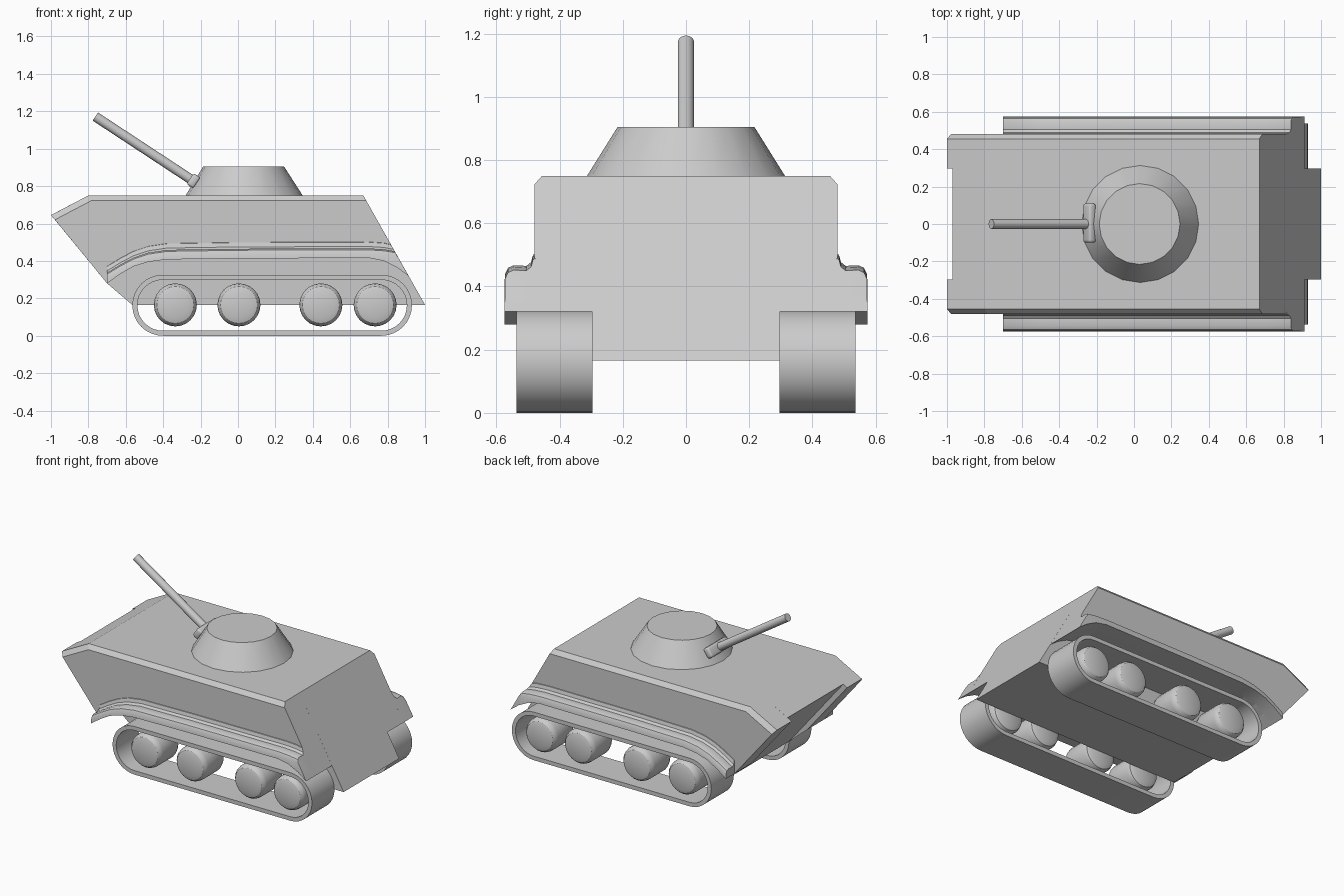
import bpy, bmesh, math
from mathutils import Vector, Matrix

if "Cube" in bpy.data.objects:
    bpy.data.objects.remove(bpy.data.objects["Cube"])


def finish(name, bm, smooth=True):
    bmesh.ops.remove_doubles(bm, verts=bm.verts, dist=1e-5)
    bmesh.ops.recalc_face_normals(bm, faces=bm.faces)
    me = bpy.data.meshes.new(name)
    bm.to_mesh(me)
    bm.free()
    ob = bpy.data.objects.new(name, me)
    bpy.context.collection.objects.link(ob)
    if smooth:
        bpy.ops.object.select_all(action='DESELECT')
        ob.select_set(True)
        bpy.context.view_layer.objects.active = ob
        bpy.ops.object.shade_smooth_by_angle(angle=math.radians(32))
    return ob


def loft(rings, closed=False):
    """Skin equal-length rings; cap the ends or join last to first."""
    bm = bmesh.new()
    vs = [[bm.verts.new(p) for p in r] for r in rings]
    n = len(vs[0])
    pairs = list(zip(vs, vs[1:])) + ([(vs[-1], vs[0])] if closed else [])
    for a, b in pairs:
        for i in range(n):
            j = (i + 1) % n
            bm.faces.new((a[i], a[j], b[j], b[i]))
    if not closed:
        bm.faces.new(vs[0])
        bm.faces.new(vs[-1])
    return bm


def rear_x(z):
    return 0.67 + (0.75 - z) / 0.585 * 0.33


def front_x(z):
    return -1.0 + (0.645 - z) / 0.365 * 0.30


# Fender path: x, top z, underside z
arch = [(-0.70, 0.335, 0.28), (-0.63, 0.378, 0.33), (-0.56, 0.415, 0.37),
        (-0.48, 0.442, 0.395), (-0.38, 0.457, 0.408), (0.0, 0.463, 0.413),
        (0.70, 0.465, 0.416), (0.78, 0.46, 0.40), (0.85, 0.45, 0.365),
        (0.912, 0.44, 0.32)]

# Hull: chamfered roof edges, arched sponsons, narrow belly with set-back nose plate
under = [(x, zb) for x, zt, zb in reversed(arch)]
sponson = [(-1, 0.645), (-0.8, 0.75), (0.67, 0.75)] + under
outer = [(-0.979, 0.62), (-0.785, 0.722), (0.686, 0.722)] + under
belly = [(max(x, -0.565), 0.165) for x, z in under]
belly[0] = (1.0, 0.165)
centre = [(-0.97, 0.661), (-0.8, 0.75), (0.67, 0.75)] + belly
half = [(0.48, outer), (0.455, sponson), (0.297, sponson), (0.297, centre)]
sections = half + [(-y, p) for y, p in reversed(half)]
finish("hull", loft([[(x, y, z) for x, z in p] for y, p in sections]), False)


def fender_ring(x, zt, zb, s):
    sec = [(0.47, zt + 0.04), (0.484, zt + 0.035), (0.49, zt + 0.012), (0.505, zt),
           (0.545, zt + 0.002), (0.563, zt - 0.006), (0.572, zt - 0.025),
           (0.574, zb), (0.47, zb)]
    return [(max(min(x, rear_x(z)), front_x(z)), s * y, z) for y, z in sec]


def stadium(r, steps=16):
    """Track outline as x, z pairs."""
    pts = []
    for cx, a0 in ((0.767, -90), (-0.402, 90)):
        for i in range(steps + 1):
            a = math.radians(a0 + 180 * i / steps)
            pts.append((cx + r * math.cos(a), 0.163 + r * math.sin(a)))
    return pts


for side, s in (("right", -1), ("left", 1)):
    # Fender
    finish("fender_" + side, loft([fender_ring(*p, s) for p in arch]))
    # Track belt
    rings = [[(x, s * y, z) for x, z in stadium(r)]
             for r, y in ((0.163, 0.295), (0.163, 0.536), (0.136, 0.536), (0.136, 0.295))]
    finish("track_" + side, loft(rings, closed=True))
    # Road wheels with rounded rims
    for k, cx in enumerate((-0.335, 0.005, 0.443, 0.733)):
        prof = [(0.08, 0.30), (0.106, 0.312), (0.115, 0.335), (0.115, 0.485),
                (0.111, 0.505), (0.098, 0.521), (0.07, 0.53)]
        rings = [[(cx + r * math.cos(i * math.tau / 24), s * y,
                   0.165 + r * math.sin(i * math.tau / 24)) for i in range(24)]
                 for r, y in prof]
        finish(f"road_wheel_{side}_{k + 1}", loft(rings))

# Turret
finish("turret", loft([[(cx + r * math.cos(i * math.tau / 20), r * math.sin(i * math.tau / 20), z)
                        for i in range(20)]
                       for cx, r, z in ((0.033, 0.316, 0.745), (0.03, 0.216, 0.905))]))

# Gun barrel and mantlet share the elevated gun axis
tip, root = Vector((-0.763, 0, 1.172)), Vector((-0.2, 0, 0.802))
axis = (tip - root).normalized()
rot = axis.to_track_quat('Z', 'Y').to_matrix().to_4x4()
bm = bmesh.new()
bmesh.ops.create_cone(bm, cap_ends=True, segments=16, radius1=0.026, radius2=0.026,
                      depth=(tip - root).length,
                      matrix=Matrix.Translation((tip + root) / 2) @ rot)
finish("gun_barrel", bm)

bm = bmesh.new()
bmesh.ops.create_cube(bm, size=1)
ang = math.atan2(-axis.z, -axis.x)
bmesh.ops.transform(bm, verts=bm.verts, matrix=Matrix.Translation((-0.238, 0.005, 0.828))
                    @ Matrix.Rotation(-ang, 4, 'Y') @ Matrix.Diagonal((0.045, 0.21, 0.07, 1)))
bmesh.ops.bevel(bm, geom=bm.edges[:], offset=0.014, segments=3, profile=0.5, affect='EDGES')
finish("gun_mantlet", bm)
